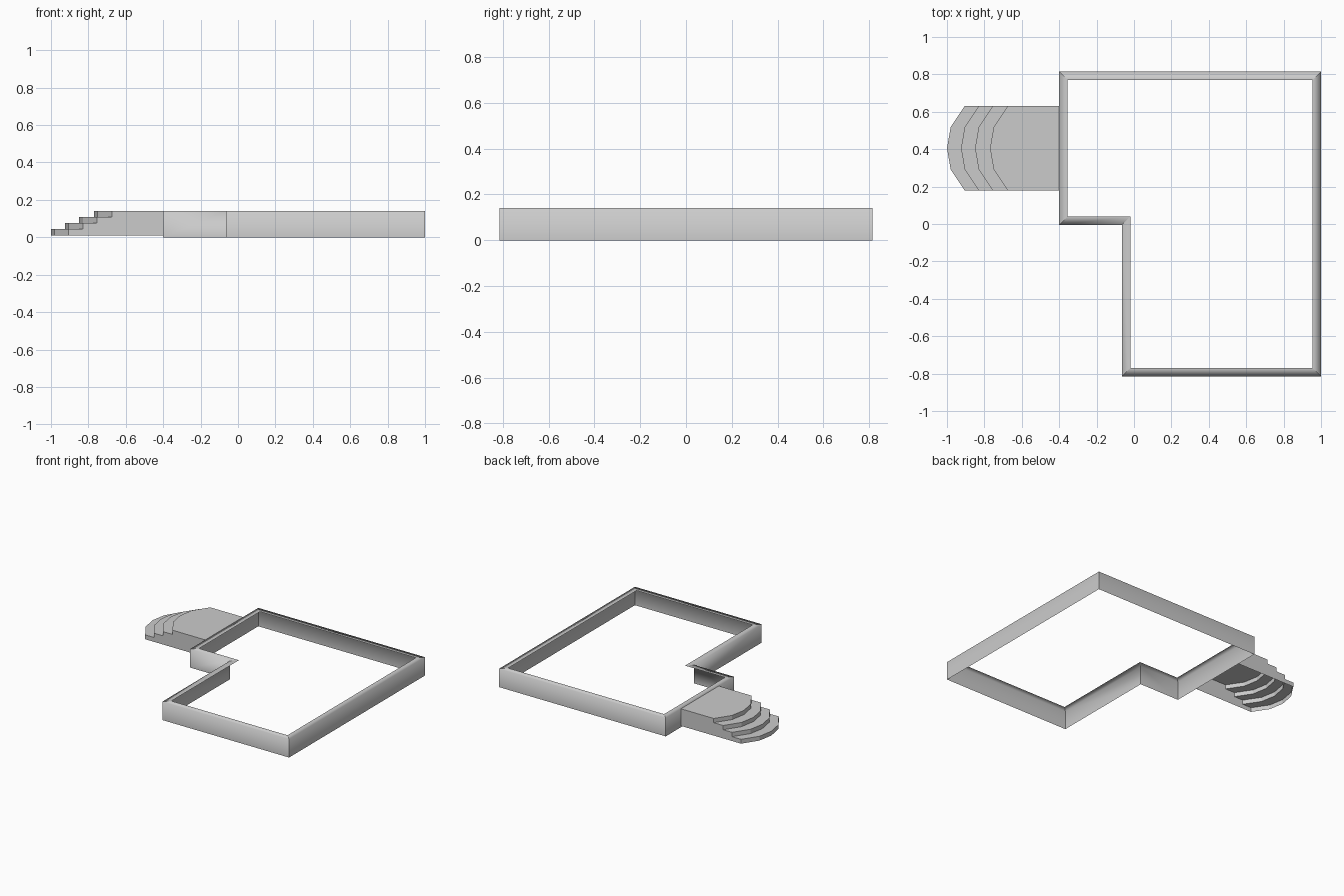
import bpy
import bmesh
from mathutils import Vector

cube = bpy.data.objects.get("Cube")
if cube:
    bpy.data.objects.remove(cube, do_unlink=True)

GREY = (0.6, 0.6, 0.6, 1.0)
mat = bpy.data.materials.new("concrete grey")
mat.use_nodes = True
mat.diffuse_color = GREY
mat.node_tree.nodes["Principled BSDF"].inputs["Base Color"].default_value = GREY

TOP = 0.14    # height of the walls and landing
LIP = 0.045   # width of the inward lip


def make_object(name, bm):
    mesh = bpy.data.meshes.new(name)
    bm.to_mesh(mesh)
    bm.free()
    mesh.materials.append(mat)
    obj = bpy.data.objects.new(name, mesh)
    bpy.context.collection.objects.link(obj)
    return obj


def inset_outline(points, width):
    """Move a counter-clockwise, right-angled outline inwards."""
    result = []
    for i, p in enumerate(points):
        before = (p - points[i - 1]).normalized()
        after = (points[(i + 1) % len(points)] - p).normalized()
        inward = Vector((-before.y, before.x)) + Vector((-after.y, after.x))
        result.append(p + inward * width)
    return result


# Foundation: a thin outer wall with a flat lip turned inwards, open below
outline = [Vector(p) for p in (
    (-0.065, -0.815), (1, -0.815), (1, 0.815),
    (-0.4, 0.815), (-0.4, -0.005), (-0.065, -0.005))]
inner = inset_outline(outline, LIP)

bm = bmesh.new()
rings = [[bm.verts.new((p.x, p.y, z)) for p in ring]
         for ring, z in ((outline, 0), (outline, TOP), (inner, TOP))]
for low, high in zip(rings, rings[1:]):
    for i in range(len(low)):
        j = (i + 1) % len(low)
        face = bm.faces.new((low[i], low[j], high[j], high[i]))
        face.smooth = True
    # Corners and mitres stay crisp, the wall rolls softly into the lip
    for a, b in zip(low, high):
        bm.edges.get((a, b)).smooth = False
make_object("foundation_wall", bm)

# Entrance steps: a hollow shell of bowed risers and treads
MID_Y, HALF = 0.405, 0.227
BOW = [(0.095, 1), (0.02, 0.5), (0, 0), (0.02, -0.5), (0.095, -1)]
NOSES = [-1, -0.925, -0.85, -0.77]
LEVELS = [0.01, 0.043, 0.076, 0.108, TOP]


def bow_row(bm, nose, z):
    return [bm.verts.new((nose + dx, MID_Y + side * HALF, z)) for dx, side in BOW]


bm = bmesh.new()
rows = []
for i, nose in enumerate(NOSES):
    rows += [bow_row(bm, nose, LEVELS[i]), bow_row(bm, nose, LEVELS[i + 1])]
for low, high in zip(rows, rows[1:]):
    for i in range(len(BOW) - 1):
        bm.faces.new((low[i], low[i + 1], high[i + 1], high[i]))

# Landing reaching back to the wall, and the stepped side walls
back_top = [bm.verts.new((-0.4, MID_Y + s * HALF, TOP)) for s in (1, -1)]
back_low = [bm.verts.new((-0.4, MID_Y + s * HALF, LEVELS[0])) for s in (1, -1)]
bm.faces.new(rows[-1] + back_top[::-1])
for k, end in enumerate((0, -1)):
    bm.faces.new([row[end] for row in rows] + [back_top[k], back_low[k]])
bmesh.ops.recalc_face_normals(bm, faces=bm.faces)
make_object("entrance_steps", bm)
